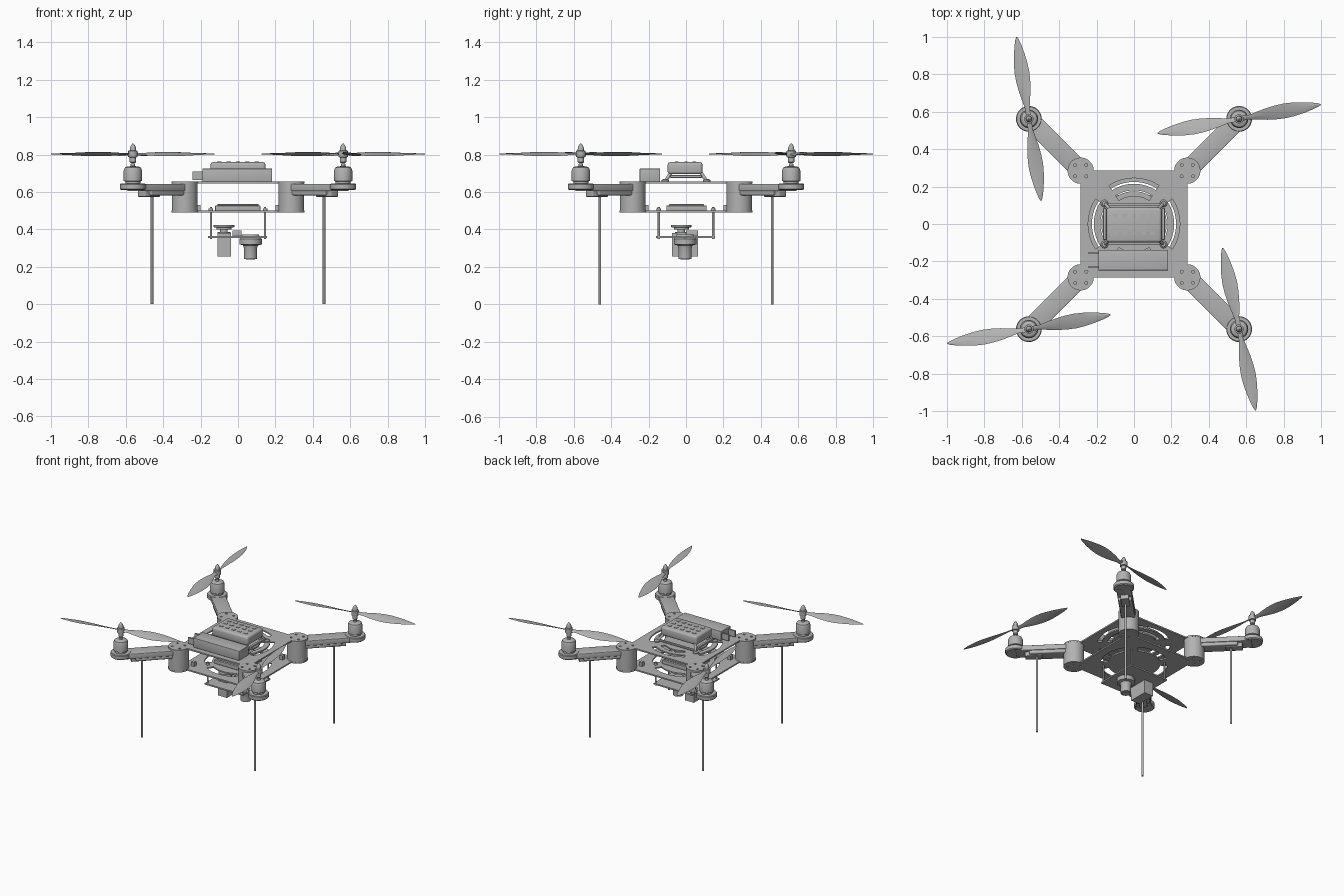
import bpy, bmesh, math
from mathutils import Matrix, Vector

cube = bpy.data.objects.get("Cube")
if cube:
    bpy.data.objects.remove(cube)

grey = bpy.data.materials.new("plain grey")
grey.use_nodes = True
GREY = (0.45, 0.45, 0.45, 1)
grey.diffuse_color = GREY
grey.node_tree.nodes["Principled BSDF"].inputs["Base Color"].default_value = GREY


def add_mesh(name, me, matrix=Matrix()):
    me.materials.clear()
    me.materials.append(grey)
    for p in me.polygons:
        p.use_smooth = True
    me.set_sharp_from_angle(angle=math.radians(32))
    ob = bpy.data.objects.new(name, me)
    ob.matrix_world = matrix
    bpy.context.collection.objects.link(ob)
    return ob


def finish(name, bm, matrix=Matrix()):
    bmesh.ops.recalc_face_normals(bm, faces=bm.faces)
    me = bpy.data.meshes.new(name)
    bm.to_mesh(me)
    bm.free()
    return add_mesh(name, me, matrix)


def box(name, x, y, z, bevel=0, matrix=Matrix()):
    """Box from (min, max) pairs."""
    bm = bmesh.new()
    bmesh.ops.create_cube(bm, size=1)
    for v in bm.verts:
        v.co = [sum(p) / 2 + c * (p[1] - p[0]) for p, c in zip((x, y, z), v.co)]
    if bevel:
        bmesh.ops.bevel(bm, geom=bm.edges[:], offset=bevel, segments=3,
                        profile=0.5, affect='EDGES')
    return finish(name, bm, matrix)


def loft(name, rings, matrix=Matrix()):
    """Skin closed rings of equal size and cap both ends."""
    bm = bmesh.new()
    rings = [[bm.verts.new(p) for p in ring] for ring in rings]
    n = len(rings[0])
    for a, b in zip(rings, rings[1:]):
        for i in range(n):
            bm.faces.new((a[i], a[(i + 1) % n], b[(i + 1) % n], b[i]))
    bm.faces.new(rings[0])
    bm.faces.new(rings[-1])
    return finish(name, bm, matrix)


def circle(r, n=32, cx=0, cy=0):
    return [(cx + r * math.cos(math.tau * i / n), cy + r * math.sin(math.tau * i / n))
            for i in range(n)]


def lathe(name, profile, x, y, n=32):
    """Turned part from (radius, height) pairs."""
    return loft(name, [[(a, b, z) for a, b in circle(r, n)] for r, z in profile],
                Matrix.Translation((x, y, 0)))


def rod(name, a, b, r):
    a, b = Vector(a), Vector(b)
    q = (b - a).to_track_quat('Z', 'Y').to_matrix().to_4x4()
    ends = [[(u, v, h) for u, v in circle(r, 12)] for h in (0, (b - a).length)]
    return loft(name, ends, Matrix.Translation(a) @ q)


def arc(r, a0, a1, n=14, cx=0, cy=0):
    angles = [math.radians(a0 + (a1 - a0) * i / n) for i in range(n + 1)]
    return [(cx + r * math.cos(a), cy + r * math.sin(a)) for a in angles]


def flat_plate(name, loops, z, thick):
    """Flat plate; the first loop is the outline, the rest are holes."""
    cu = bpy.data.curves.new(name, 'CURVE')
    cu.dimensions, cu.fill_mode, cu.extrude = '2D', 'BOTH', thick / 2
    for pts in loops:
        sp = cu.splines.new('POLY')
        sp.points.add(len(pts) - 1)
        for p, (x, y) in zip(sp.points, pts):
            p.co = (x, y, 0, 1)
        sp.use_cyclic_u = True
    tmp = bpy.data.objects.new(name + "_outline", cu)
    me = bpy.data.meshes.new_from_object(tmp)
    bpy.data.objects.remove(tmp)
    add_mesh(name, me, Matrix.Translation((0, 0, z)))


def slot(r0, r1, mid, half):
    return arc(r0, mid - half, mid + half) + arc(r1, mid + half, mid - half)


def turned(pts, k):
    for _ in range(k):
        pts = [(-y, x) for x, y in pts]
    return pts


# Frame plates with round corner lobes, bolt holes and curved slots
C, LOBE = 0.285, 0.07
outline = [p for k in range(4) for p in turned(arc(LOBE, -90, 180, 30, C, C), k)]
bolts = [turned(circle(0.008, 10, C + u, C + v), k)
         for k in range(4) for u in (-0.03, 0.03) for v in (-0.03, 0.03)]
quarters = (0, 90, 180, 270)
top_slots = [slot(r, r + 0.03, a, 33) for a in quarters for r in (0.15, 0.215)]
low_slots = [slot(0.175, 0.225, a, 33) for a in quarters]
flat_plate("top_plate", [outline] + bolts + top_slots, 0.65, 0.01)
flat_plate("bottom_plate", [outline] + bolts + low_slots, 0.495, 0.01)

# Propeller blade stations: radius, half width, pitch in degrees
STATIONS = [(0.012, 0.014, 24), (0.06, 0.014, 24), (0.1, 0.023, 22), (0.15, 0.033, 19),
            (0.2, 0.039, 17), (0.25, 0.041, 15), (0.3, 0.037, 12), (0.35, 0.029, 10),
            (0.4, 0.018, 8), (0.43, 0.009, 6), (0.443, 0.002, 6)]
SECTION = [(1, 0), (0.5, 0.003), (-0.4, 0.003), (-1, 0), (-0.4, -0.002), (0.5, -0.002)]


def propeller(name, x, y, angle, hand):
    rings = []
    for r, w, pitch in STATIONS:
        c, s = math.cos(math.radians(pitch)), math.sin(math.radians(pitch))
        rings.append([(r, hand * (u * w * c - t * s), u * w * s + t * c)
                      for u, t in SECTION])
    for i in (0, 1):
        turn = Matrix.Rotation(math.radians(angle + 180 * i), 4, 'Z')
        loft(f"{name}_blade_{i + 1}", rings, Matrix.Translation((x, y, 0.803)) @ turn)


# Arms, motors, propellers and legs at the four corners
M = 0.562
for sx, sy, prop_angle, hand in ((1, 1, 10, 1), (-1, -1, 10, 1),
                                 (-1, 1, 98.5, -1), (1, -1, 101.5, -1)):
    tag = ("back" if sy > 0 else "front") + ("_left" if sx > 0 else "_right")
    x, y = sx * M, sy * M
    turn = Matrix.Rotation(math.atan2(sy, sx), 4, 'Z')
    lathe(tag + "_arm_socket", [(0.069, 0.5), (0.069, 0.645)], sx * C, sy * C)
    box(tag + "_arm", (0.4, 0.79), (-0.05, 0.05), (0.605, 0.643), 0.005, turn)
    box(tag + "_arm_underside", (0.4, 0.70), (-0.046, 0.046), (0.582, 0.61), 0.008, turn)
    box(tag + "_leg_clamp", (0.615, 0.73), (-0.028, 0.028), (0.574, 0.61), 0.005, turn)
    lathe(tag + "_motor_pad", [(0.062, 0.61), (0.069, 0.616), (0.069, 0.64),
                               (0.065, 0.645)], x, y)
    lathe(tag + "_motor", [(0.04, 0.645), (0.04, 0.655), (0.049, 0.66), (0.049, 0.715),
                           (0.043, 0.73), (0.03, 0.737), (0.012, 0.738), (0.012, 0.75),
                           (0.008, 0.75), (0.008, 0.77)], x, y)
    lathe(tag + "_prop_hub", [(0.012, 0.755), (0.017, 0.76), (0.017, 0.785), (0.025, 0.787),
                              (0.025, 0.82), (0.017, 0.822), (0.016, 0.838),
                              (0.009, 0.852), (0.002, 0.86)], x, y, 20)
    propeller(tag + "_prop", x, y, prop_angle, hand)
    rod(tag + "_leg", (sx * 0.46, sy * 0.46, 0), (sx * 0.46, sy * 0.46, 0.6), 0.007)
    # Camera plate posts, frame tabs and controller mounts repeat per corner
    rod(tag + "_post", (sx * 0.145, sy * 0.145, 0.35), (sx * 0.145, sy * 0.145, 0.52), 0.006)
    rod(tag + "_post_nut", (sx * 0.145, sy * 0.145, 0.5), (sx * 0.145, sy * 0.145, 0.512), 0.012)
    box(tag + "_frame_tab", sorted((sx * 0.2, sx * 0.225)), sorted((sy * 0.2, sy * 0.225)),
        (0.5, 0.53))
    rod(tag + "_mount_strut", (sx * 0.158, sy * 0.112, 0.655), (sx * 0.125, sy * 0.075, 0.71), 0.009)
    lathe(tag + "_mount_foot", [(0.02, 0.655), (0.02, 0.663), (0.012, 0.67)],
          sx * 0.158, sy * 0.11, 16)

# Flight controller on its raised mount
box("controller_case", (-0.147, 0.147), (-0.098, 0.088), (0.695, 0.76), 0.014)
for s in (-1, 1):
    box("mount_rail", sorted((s * 0.147, s * 0.165)), (-0.085, 0.085), (0.675, 0.69), 0.004)
    box("mount_crossbar", (-0.14, 0.14), sorted((s * 0.095, s * 0.11)), (0.66, 0.672), 0.003)
for i in range(5):
    for yy in (-0.05, 0.0, 0.045):
        px = -0.1 + i * 0.05
        box("controller_pad", (px - 0.012, px + 0.012), (yy - 0.009, yy + 0.009), (0.758, 0.763))

# Battery and its two leads
box("battery", (-0.19, 0.183), (-0.248, -0.138), (0.655, 0.725), 0.003)
for yy in (-0.23, -0.155):
    box("battery_lead", (-0.242, -0.19), (yy - 0.006, yy + 0.006), (0.665, 0.71))

# Electronics between the plates
box("power_board", (-0.122, 0.12), (-0.105, 0.11), (0.5, 0.527), 0.003)
box("power_board_cover", (-0.11, 0.11), (-0.09, 0.095), (0.52, 0.535), 0.003)

# Camera plate slung below, with gimbal, box and lens
box("camera_plate", (-0.16, 0.155), (-0.16, 0.155), (0.355, 0.365))
box("sensor_box", (-0.11, -0.038), (-0.075, 0.065), (0.256, 0.38))
lathe("sensor_mount", [(0.035, 0.365), (0.035, 0.385), (0.02, 0.385), (0.02, 0.4),
                       (0.04, 0.4), (0.04, 0.41), (0.055, 0.412), (0.055, 0.424)],
      -0.075, -0.025)
box("receiver", (-0.03, 0.02), (0.0, 0.065), (0.365, 0.395), 0.003)
lathe("camera", [(0.035, 0.243), (0.035, 0.3), (0.04, 0.315), (0.06, 0.32), (0.06, 0.35),
                 (0.052, 0.357), (0.045, 0.372)], 0.067, -0.005)
lathe("camera_lens", [(0.024, 0.24), (0.028, 0.25)], 0.067, -0.005)
